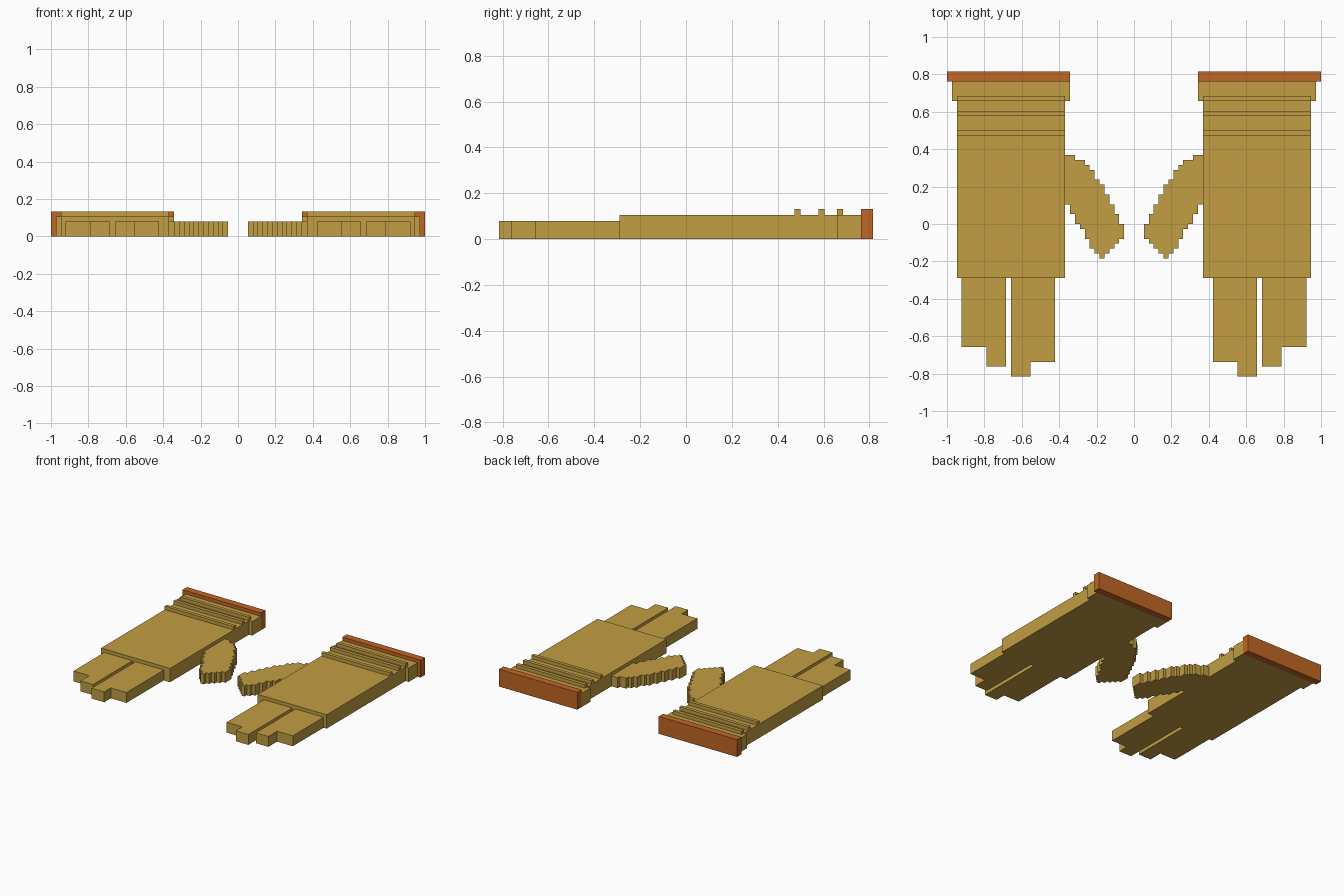
import bpy, bmesh

if "Cube" in bpy.data.objects:
    bpy.data.objects.remove(bpy.data.objects["Cube"])

V = 1 / 38  # block unit of the model


def material(name, color):
    m = bpy.data.materials.new(name)
    m.diffuse_color = (*color, 1)
    m.use_nodes = True
    m.node_tree.nodes["Principled BSDF"].inputs["Base Color"].default_value = m.diffuse_color
    return m


GOLD = material("mustard wool", (0.54, 0.34, 0.056))
ORANGE = material("burnt orange trim", (0.53, 0.135, 0.018))


def prism(name, outline, z0, z1, mat):
    """Extrude an outline (in block units) upwards, flipped for the left side."""
    for side, s in (("right", 1), ("left", -1)):
        bm = bmesh.new()
        base = bm.faces.new([bm.verts.new((s * x * V, y * V, z0 * V)) for x, y in outline])
        ext = bmesh.ops.extrude_face_region(bm, geom=[base])
        top = [e for e in ext["geom"] if isinstance(e, bmesh.types.BMVert)]
        bmesh.ops.translate(bm, verts=top, vec=(0, 0, (z1 - z0) * V))
        bmesh.ops.recalc_face_normals(bm, faces=bm.faces)
        me = bpy.data.meshes.new(f"{side}_{name}")
        bm.to_mesh(me)
        bm.free()
        me.materials.append(mat)
        bpy.context.collection.objects.link(bpy.data.objects.new(f"{side}_{name}", me))


def box(name, x0, x1, y0, y1, z0, z1, mat=GOLD):
    prism(name, [(x0, y0), (x1, y0), (x1, y1), (x0, y1)], z0, z1, mat)


# Palm, cuff and coloured trim
box("palm", 14, 36, -11, 25, 0, 4)
box("cuff", 13, 37, 25, 29, 0, 4)
box("cuff_trim", 13, 38, 29, 31, 0, 5, ORANGE)

# Raised ribs across the wrist
for i, y in enumerate((18, 22, 25)):
    box(f"wrist_rib_{i + 1}", 14, 36, y, y + 1, 4, 5)

# Two wide fingers with stepped tips
prism("outer_finger", [(26, -11), (26, -29), (30, -29), (30, -25), (35, -25), (35, -11)], 0, 3, GOLD)
prism("inner_finger", [(16, -11), (16, -28), (21, -28), (21, -31), (25, -31), (25, -11)], 0, 3, GOLD)

# Thumb: stair-stepped outline, one column per block
tops = [0, 2, 4, 6, 8, 9, 11, 12, 13, 13, 14, 14]
bottoms = [-3, -4, -5, -6, -7, -6, -5, -3, -1, 0, 2, 4]


def stairs(heights):
    pts = []
    for i, y in enumerate(heights):
        if pts and pts[-1][1] == y:
            pts.pop()
        else:
            pts.append((2 + i, y))
        pts.append((3 + i, y))
    return pts


prism("thumb", stairs(bottoms) + stairs(tops)[::-1], 0, 3, GOLD)
